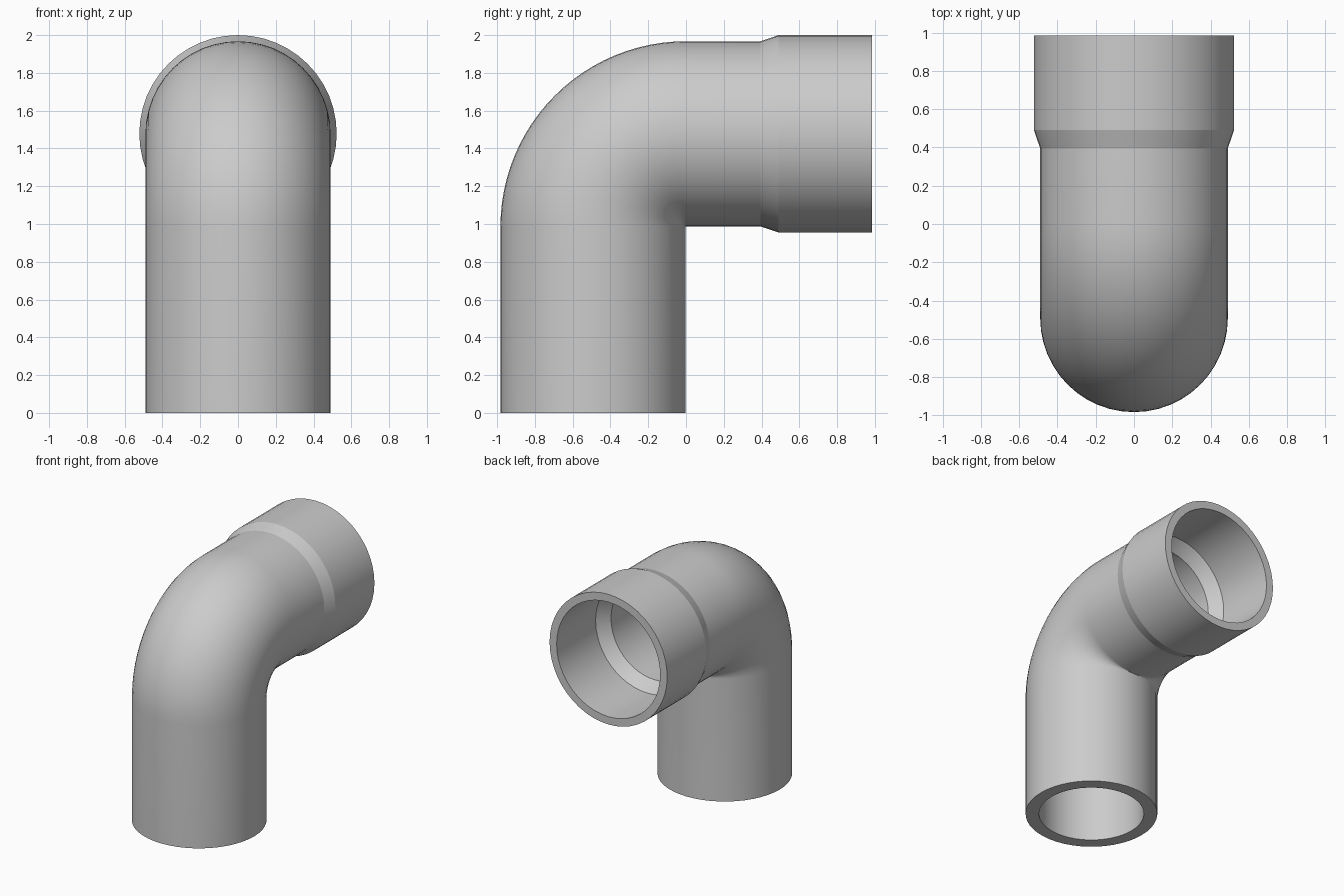
import bpy, bmesh
from math import sin, cos, pi

if "Cube" in bpy.data.objects:
    bpy.data.objects.remove(bpy.data.objects["Cube"])

SIDES, STEPS = 48, 24
BEND = 0.4925            # centreline bend radius
R_OUT, R_IN = 0.49, 0.39
S_OUT, S_IN = 0.5225, 0.46
HALF = 0.985             # half depth, also height of the bend centre


def stations(pipe_r, socket_r):
    """(y, z, tilt, radius) of each ring from the foot to the socket mouth."""
    out = [(-BEND, 0, 0, pipe_r)]
    for i in range(STEPS + 1):
        a = pi / 2 * i / STEPS
        out.append((-BEND * cos(a), HALF + BEND * sin(a), a, pipe_r))
    top = HALF + BEND
    for y, r in ((0.395, pipe_r), (0.49, socket_r), (HALF, socket_r)):
        out.append((y, top, pi / 2, r))
    return out


def add_ring(bm, station):
    y, z, a, r = station
    ring = []
    for k in range(SIDES):
        t = 2 * pi * k / SIDES
        u = r * sin(t)
        ring.append(bm.verts.new((r * cos(t), y - u * cos(a), z + u * sin(a))))
    return ring


# Outer skin up to the mouth, then the bore back down, closed at the foot
bm = bmesh.new()
path = stations(R_OUT, S_OUT) + stations(R_IN, S_IN)[::-1]
# The bore shares the same centreline, giving a constant wall
rings = [add_ring(bm, s) for s in path]
for i, ring in enumerate(rings):
    nxt = rings[(i + 1) % len(rings)]
    for k in range(SIDES):
        j = (k + 1) % SIDES
        bm.faces.new((ring[k], ring[j], nxt[j], nxt[k]))
bmesh.ops.recalc_face_normals(bm, faces=bm.faces)

mesh = bpy.data.meshes.new("pipe_elbow")
bm.to_mesh(mesh)
bm.free()
elbow = bpy.data.objects.new("pipe_elbow", mesh)
bpy.context.collection.objects.link(elbow)

# Smooth walls with crisp rims and socket taper
bpy.context.view_layer.objects.active = elbow
elbow.select_set(True)
bpy.ops.object.shade_smooth_by_angle(angle=pi / 15)
